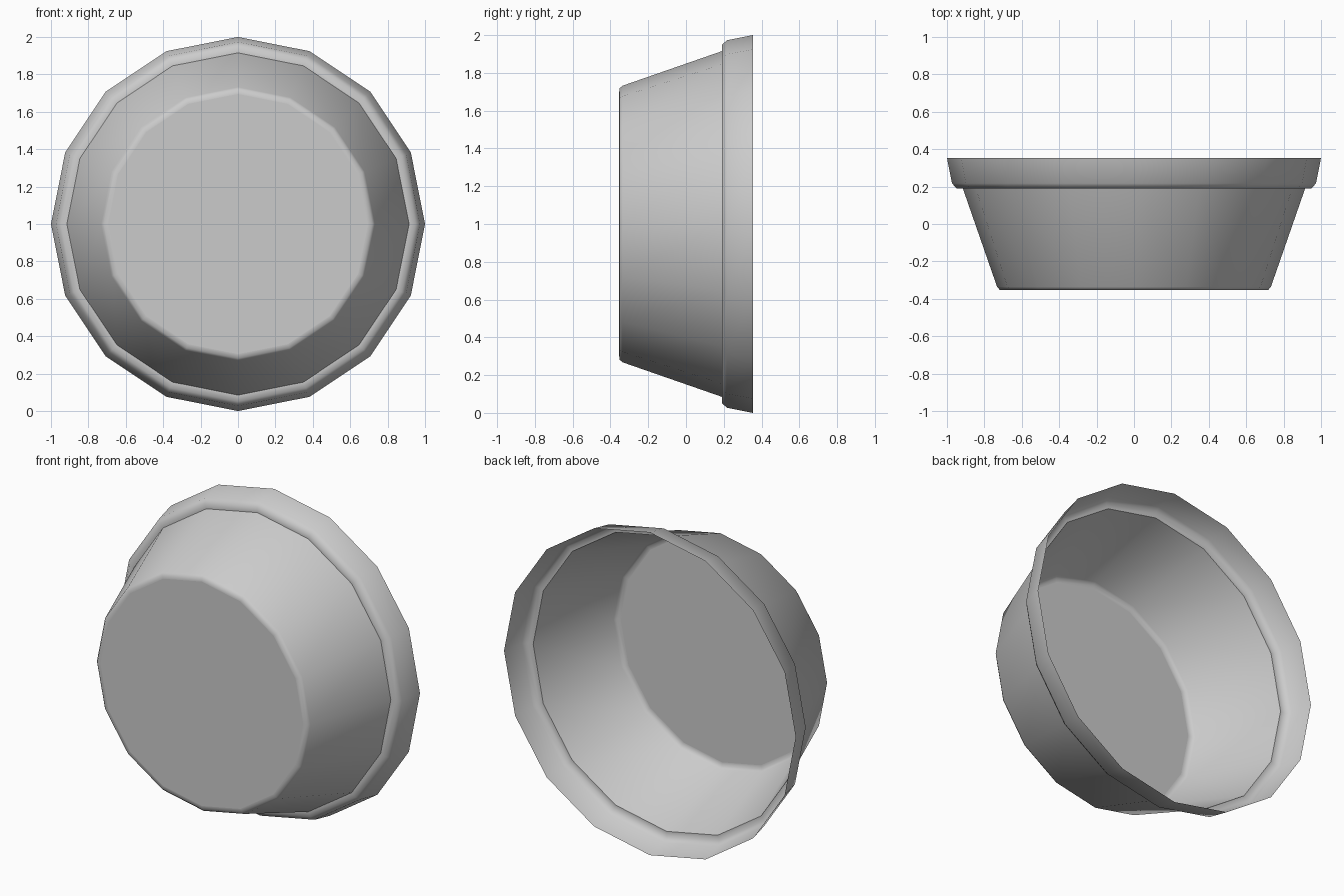
import bpy, bmesh, math

if "Cube" in bpy.data.objects:
    bpy.data.objects.remove(bpy.data.objects["Cube"])

SIDES = 16
# profile of the thin shell: (radius, y) from base edge to open rim
PROFILE = [(0.695, -0.354), (0.718, -0.352), (0.732, -0.336),
           (0.915, 0.190), (0.948, 0.190), (0.973, 0.217), (1.0, 0.354)]

bm = bmesh.new()
rings = []
for r, y in PROFILE:
    rings.append([bm.verts.new((r * math.cos(2 * math.pi * i / SIDES), y,
                                1 + r * math.sin(2 * math.pi * i / SIDES)))
                  for i in range(SIDES)])

# wall, ledge and rim
for a, b in zip(rings, rings[1:]):
    for i in range(SIDES):
        j = (i + 1) % SIDES
        bm.faces.new((a[i], a[j], b[j], b[i])).smooth = True

# flat base disc with a crisp border
base = bm.faces.new(rings[0])
bmesh.ops.recalc_face_normals(bm, faces=bm.faces[:])
bm.normal_update()
if base.normal.y > 0:
    bmesh.ops.reverse_faces(bm, faces=bm.faces[:])
for e in base.edges:
    e.smooth = False

# crisp corner where the wall meets the rim ledge
for i in range(SIDES):
    bm.edges.get((rings[3][i], rings[3][(i + 1) % SIDES])).smooth = False

mesh = bpy.data.meshes.new("open_pot")
bm.to_mesh(mesh)
bm.free()
pot = bpy.data.objects.new("open_pot", mesh)
bpy.context.collection.objects.link(pot)
